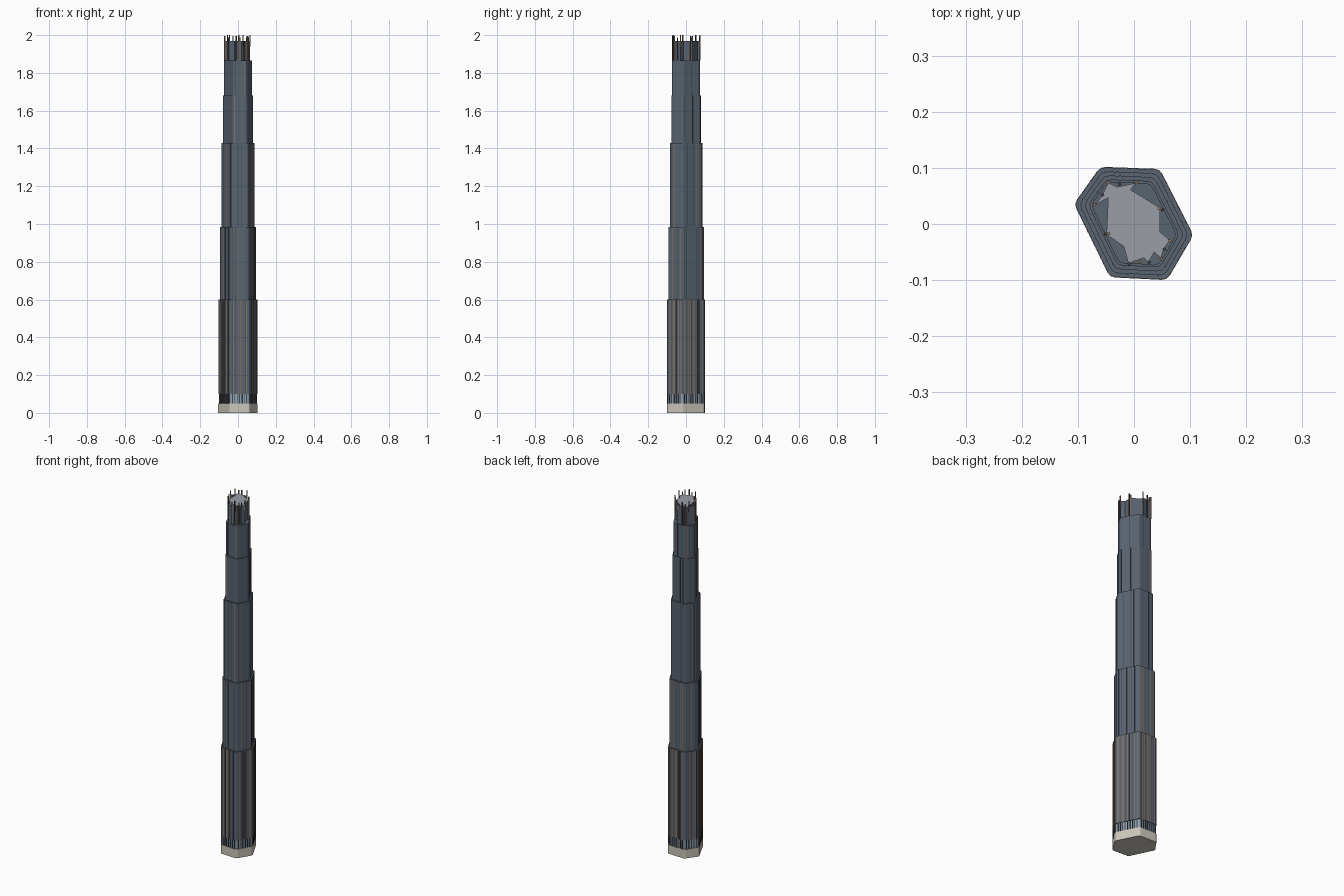
import bpy, bmesh, random
from mathutils import Vector
from mathutils.geometry import intersect_line_line_2d, intersect_line_line

if "Cube" in bpy.data.objects:
    bpy.data.objects.remove(bpy.data.objects["Cube"])

random.seed(4)

def mat(name, r, g, b):
    m = bpy.data.materials.new(name)
    m.diffuse_color = (r, g, b, 1)
    m.use_nodes = True
    m.node_tree.nodes["Principled BSDF"].inputs["Base Color"].default_value = m.diffuse_color
    return m

GLASS = mat("dark_glass", 0.10, 0.125, 0.16)
LOBBY = mat("lobby_glass", 0.27, 0.34, 0.42)
COPPER = mat("copper", 0.36, 0.21, 0.11)
DARK = mat("dark_metal", 0.055, 0.06, 0.07)
STONE = mat("stone", 0.60, 0.57, 0.50)
ROOF = mat("roof_grey", 0.32, 0.34, 0.38)

# Irregular six-sided plan, counter-clockwise
HEX = [Vector(p) for p in [(0.046, 0.098), (-0.060, 0.102), (-0.107, 0.036),
                           (-0.043, -0.095), (0.059, -0.100), (0.106, -0.020)]]

def inset(d):
    """Plan moved inwards by d."""
    n, lines = len(HEX), []
    for i in range(n):
        a, b = HEX[i], HEX[(i + 1) % n]
        t = (b - a).normalized()
        nrm = Vector((-t.y, t.x)) * d
        lines.append((a + nrm, b + nrm))
    out = []
    for i in range(n):
        (a, b), (c, e) = lines[i - 1], lines[i]
        p = intersect_line_line(a.to_3d(), b.to_3d(), c.to_3d(), e.to_3d())[0]
        out.append(p.to_2d())
    return out

def rounded(pts, r=0.009):
    """Corners softened with three points each."""
    out = []
    for i, p in enumerate(pts):
        a = p + (pts[i - 1] - p).normalized() * r
        b = p + (pts[(i + 1) % len(pts)] - p).normalized() * r
        out += [a, p * 0.5 + (a + b) * 0.25, b]
    return out

def obj_from(bm, name, mats):
    bmesh.ops.recalc_face_normals(bm, faces=bm.faces)
    me = bpy.data.meshes.new(name)
    bm.to_mesh(me)
    bm.free()
    for m in mats:
        me.materials.append(m)
    ob = bpy.data.objects.new(name, me)
    bpy.context.collection.objects.link(ob)
    return ob

def prism(name, pts, z0, z1, m, top=None):
    bm = bmesh.new()
    lo = [bm.verts.new((p.x, p.y, z0)) for p in pts]
    hi = [bm.verts.new((p.x, p.y, z1)) for p in pts]
    bm.faces.new(lo[::-1])
    cap = bm.faces.new(hi)
    for i in range(len(pts)):
        j = (i + 1) % len(pts)
        bm.faces.new((lo[i], lo[j], hi[j], hi[i]))
    if top:
        cap.material_index = 1
    return obj_from(bm, name, [m, top] if top else [m])

def add_box(bm, c, t, w, d, z0, z1, mi):
    """Upright bar at plan point c, width w along t, depth d across it."""
    n = Vector((t.y, -t.x))
    ring = [c + t * (w / 2 * sx) + n * (d / 2 * sy)
            for sx, sy in ((-1, -1), (1, -1), (1, 1), (-1, 1))]
    lo = [bm.verts.new((p.x, p.y, z0)) for p in ring]
    hi = [bm.verts.new((p.x, p.y, z1)) for p in ring]
    fs = [bm.faces.new(lo[::-1]), bm.faces.new(hi)]
    fs += [bm.faces.new((lo[i], lo[(i + 1) % 4], hi[(i + 1) % 4], hi[i])) for i in range(4)]
    for f in fs:
        f.material_index = mi

def fins(name, d, z0, z1, step, keep, foot=None):
    """Copper and dark vertical fins on every side of a tier."""
    bm = bmesh.new()
    pts = inset(d)
    for i, a in enumerate(pts):
        b = pts[(i + 1) % len(pts)]
        t = (b - a).normalized()
        length = (b - a).length - 0.022
        n = max(2, round(length / step))
        for k in range(n + 1):
            if random.random() > keep:
                continue
            c = a + t * (0.011 + length * k / n)
            base = foot if foot is not None and k % 2 == 0 else z0
            add_box(bm, c, t, 0.0022, 0.0024, base, z1, 0 if random.random() < 0.45 else 1)
    return obj_from(bm, name, [COPPER, DARK])

# Stone plinth and recessed lobby
prism("plinth", rounded(HEX), 0, 0.05, STONE)
prism("lobby", rounded(inset(0.004)), 0.05, 0.10, LOBBY)

# Columns around the lobby
cols = bmesh.new()
pts = inset(0.002)
for i, a in enumerate(pts):
    b = pts[(i + 1) % 6]
    t = (b - a).normalized()
    n = round((b - a).length / 0.013)
    for k in range(1, n):
        add_box(cols, a.lerp(b, k / n), t, 0.004, 0.004, 0.05, 0.10, 0)
obj_from(cols, "lobby_columns", [DARK])

# Stepped shaft: inset, bottom, top, fin spacing, share of fins kept
TIERS = [(0.001, 0.10, 0.60, 0.009, 0.95), (0.008, 0.60, 0.985, 0.014, 0.7),
         (0.015, 0.985, 1.43, 0.018, 0.5), (0.022, 1.43, 1.68, 0.018, 0.35),
         (0.026, 1.68, 1.865, 0.018, 0.25)]
for i, (d, z0, z1, step, keep) in enumerate(TIERS):
    prism(f"tier_{i + 1}", rounded(inset(d)), z0, z1, GLASS)
    fins(f"tier_{i + 1}_fins", d, z0, z1, step, keep)

# Notched top storey with a pale roof
CROWN = [(0.004, 0.073), (-0.012, 0.063), (-0.030, 0.066), (-0.046, 0.074),
         (-0.056, 0.052), (-0.069, 0.034), (-0.046, 0.047), (-0.049, -0.019),
         (-0.018, -0.040), (-0.010, -0.070), (0.018, -0.060), (0.026, -0.068),
         (0.036, -0.050), (0.048, -0.061), (0.053, -0.044), (0.064, -0.029),
         (0.046, -0.014), (0.046, 0.029), (0.012, 0.050)]
CROWN[-1:] = [(-0.006, 0.061)]
CROWN[0:2] = [(0.003, 0.073)]
prism("crown_storey", [Vector(p) for p in CROWN], 1.865, 1.97, GLASS, ROOF)

# Copper pins rising above the roof
PINS = [(0.004, 0.074), (-0.026, 0.071), (-0.047, 0.074), (-0.056, 0.052),
        (-0.070, 0.034), (-0.051, -0.018), (-0.045, -0.017), (-0.009, -0.071),
        (0.010, -0.067), (0.027, -0.068), (0.049, -0.062), (0.054, -0.045),
        (0.064, -0.029), (0.051, 0.025), (0.045, 0.028)]
pins = bmesh.new()
for k, p in enumerate(PINS):
    add_box(pins, Vector(p), Vector((0.9, 0.436)), 0.005, 0.005,
            1.865 if k % 3 else 1.94, 2.0 - 0.006 * (k % 3), k % 2)
obj_from(pins, "crown_pins", [COPPER, DARK])
